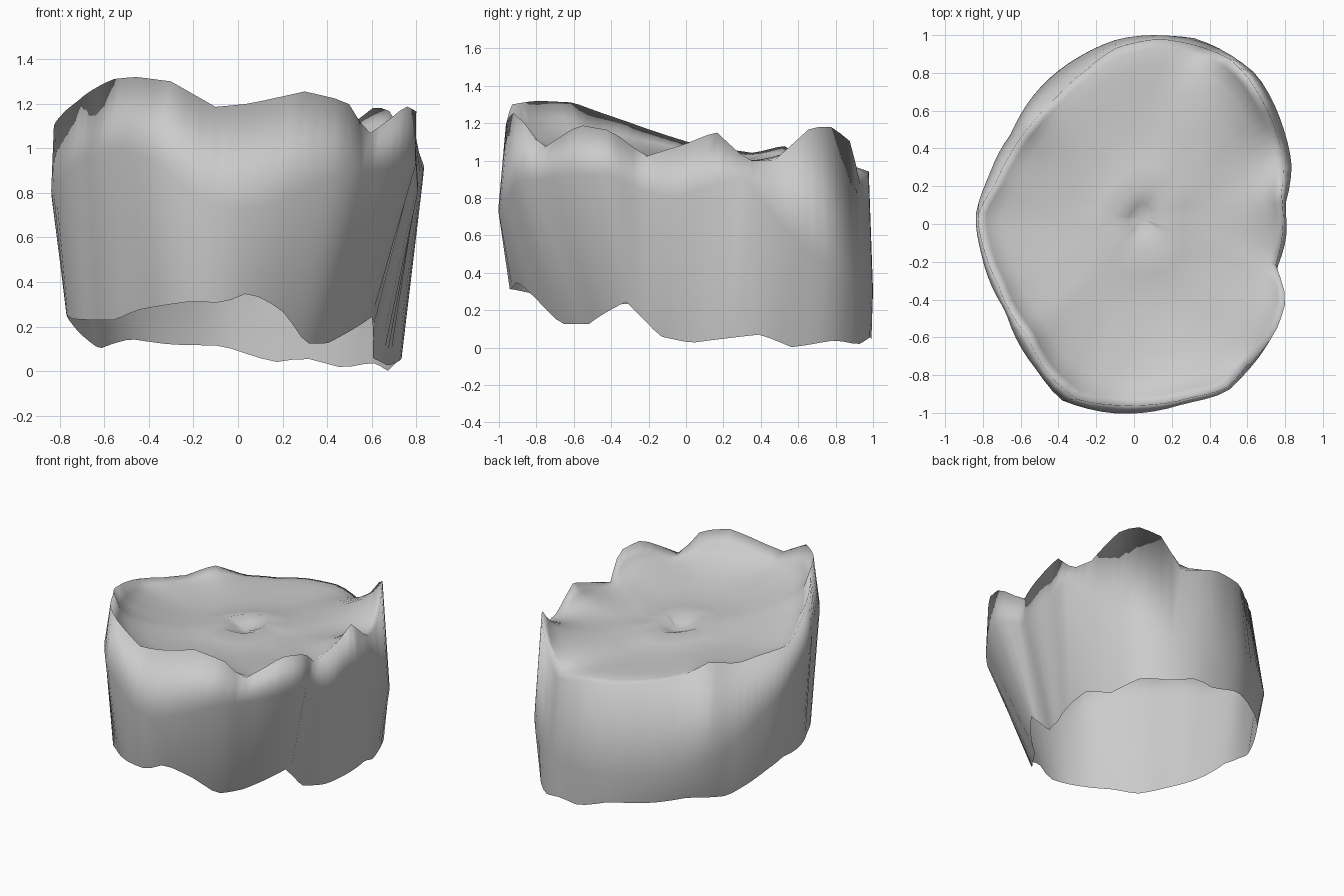
import bpy, bmesh, math

# Ring outlines (counter-clockwise), each resampled by angle around the centre
BOTTOM = [(.05, -.9, .355), (.19, -.82, .28), (.3, -.67, .125), (.4, -.52, .125),
          (.6, -.32, .245), (.6, -.14, .06), (.67, .03, .025), (.73, .4, .07),
          (.67, .57, 0), (.6, .8, .04), (.47, .92, .015), (.3, .99, .06),
          (.16, .99, .04), (-.07, .96, .115), (-.3, .83, .12), (-.48, .67, .145),
          (-.62, .42, .1), (-.75, .16, .22), (-.77, 0, .26), (-.74, -.22, .235),
          (-.65, -.44, .23), (-.55, -.63, .23), (-.45, -.74, .275),
          (-.2, -.94, .315), (-.07, -.94, .305)]
BELLY = [(.05, -1, .72), (.27, -.95, .8), (.49, -.89, .9), (.6, -.78, .9),
         (.75, -.56, .92), (.8, -.4, .92), (.745, -.26, .85), (.805, -.08, .8),
         (.8, .1, .85), (.835, .31, .92), (.79, .51, .65), (.65, .79, .4),
         (.47, .92, .33), (.3, .98, .3), (.13, 1, .3), (-.08, .98, .32),
         (-.3, .88, .34), (-.47, .75, .36), (-.65, .48, .45), (-.77, .25, .65),
         (-.84, .04, .8), (-.81, -.15, .85), (-.68, -.46, .95),
         (-.51, -.78, 1.0), (-.39, -.93, .95), (-.13, -1, .75)]
RIM = [(.05, -.96, 1.2), (.3, -.92, 1.255), (.49, -.87, 1.21), (.58, -.77, 1.06),
       (.75, -.57, 1.19), (.805, -.4, 1.16), (.75, -.22, 1.02), (.79, 0, 1.09),
       (.78, .16, 1.155), (.79, .33, 1.0), (.76, .47, 1.0), (.67, .67, 1.18),
       (.6, .78, 1.18), (.5, .88, 1.1), (.38, .93, .87), (.13, .98, .94),
       (-.1, .93, .95), (-.26, .81, .96), (-.41, .67, .99), (-.55, .52, 1.08),
       (-.66, .36, 1.04), (-.73, .22, 1.06), (-.83, .04, 1.09), (-.79, -.15, 1.15),
       (-.72, -.32, 1.21), (-.56, -.6, 1.31), (-.45, -.8, 1.32), (-.3, -.93, 1.3),
       (-.1, -.96, 1.185)]
N = 90


def resample(points):
    """Radius and height of a closed outline at N even angles."""
    polar = sorted((math.atan2(y, x) % math.tau, math.hypot(x, y), z) for x, y, z in points)
    a0, a1 = polar[-1], polar[0]
    polar = [(a0[0] - math.tau, *a0[1:])] + polar + [(a1[0] + math.tau, *a1[1:])]
    ring = []
    for i in range(N):
        a = math.tau * i / N
        for p, q in zip(polar, polar[1:]):
            if p[0] <= a <= q[0]:
                t = (a - p[0]) / max(q[0] - p[0], 1e-6)
                r = p[1] + (q[1] - p[1]) * t
                ring.append((r * math.cos(a), r * math.sin(a), p[2] + (q[2] - p[2]) * t))
                break
    return ring


def blurred(heights, k):
    """Average each height with its k neighbours either side."""
    return [sum(heights[(i + d) % N] for d in range(-k, k + 1)) / (2 * k + 1) for i in range(N)]


rim = resample(RIM)
heights = [p[2] for p in rim]
rings = [resample(BOTTOM), resample(BELLY), rim]

# Chewing surface: cusps fade and blur inwards to a shallow floor with a small pit
CX, CY = .04, .03
for f, w, floor, k in [(.95, .62, .99, 1), (.86, .42, .985, 2), (.72, .28, .975, 4),
                       (.5, .16, .97, 5), (.3, .08, .98, 7), (.17, .04, 1.01, 9),
                       (.08, 0, .98, 0)]:
    hs = blurred(heights, k)
    rings.append([(CX * (1 - f) + p[0] * f, CY * (1 - f) + p[1] * f, floor + (h - floor) * w)
                  for p, h in zip(rim, hs)])

bm = bmesh.new()
loops = [[bm.verts.new(p) for p in ring] for ring in rings]
for low, high in zip(loops, loops[1:]):
    for i in range(N):
        j = (i + 1) % N
        bm.faces.new((low[i], low[j], high[j], high[i]))
pit = bm.verts.new((CX, CY, .95))
for i in range(N):
    bm.faces.new((loops[-1][i], loops[-1][(i + 1) % N], pit))
for face in bm.faces:
    face.smooth = True

# Open-bottomed crown shell, smooth all over
mesh = bpy.data.meshes.new("crown_shell")
bm.to_mesh(mesh)
bm.free()
crown = bpy.data.objects.new("crown_shell", mesh)
bpy.context.collection.objects.link(crown)
